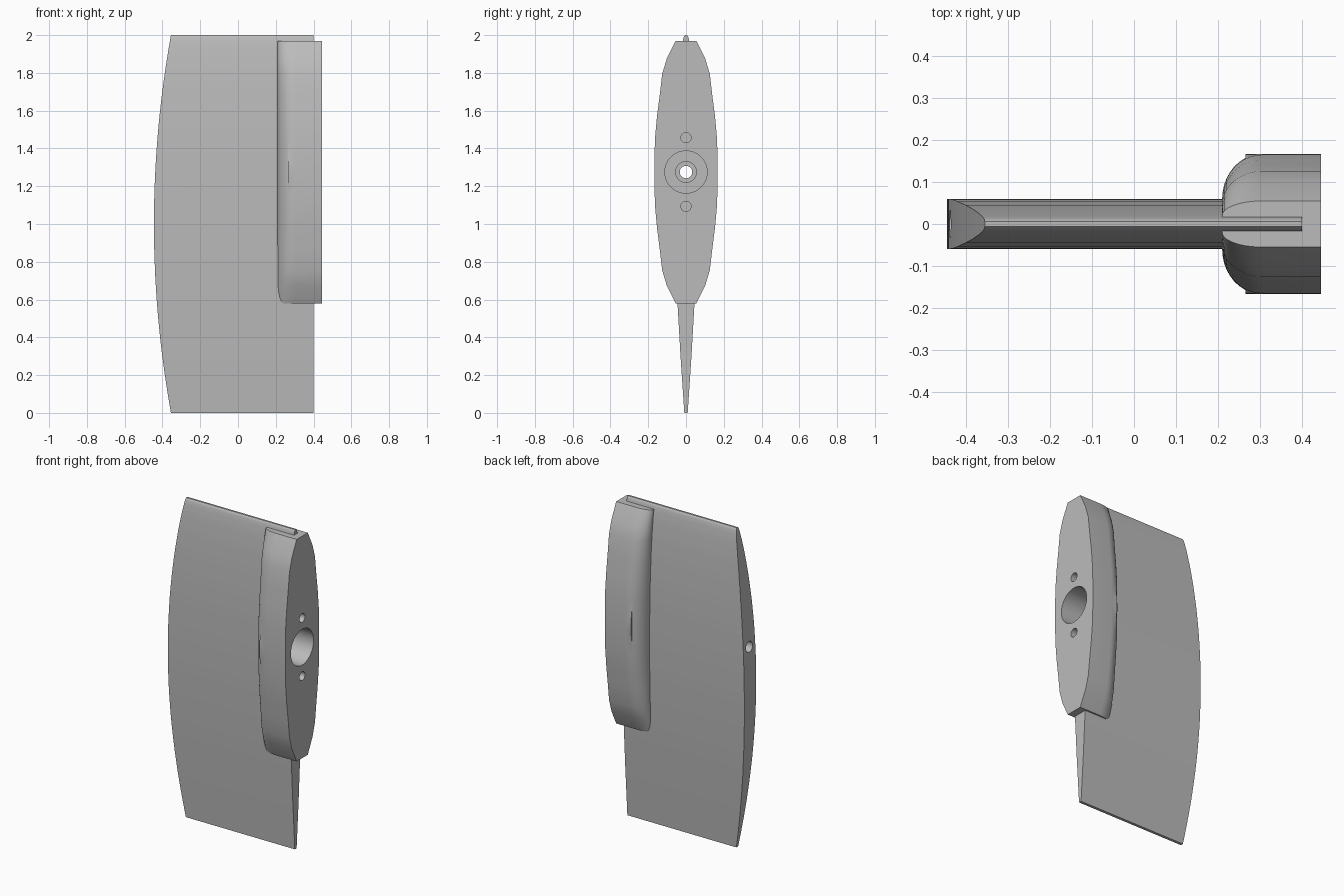
import bpy, bmesh, math

old = bpy.data.objects.get("Cube")
if old:
    bpy.data.objects.remove(old, do_unlink=True)

grey = bpy.data.materials.new("plain grey")
grey.use_nodes = True
COLOUR = (0.5, 0.5, 0.5, 1)
grey.diffuse_color = COLOUR
grey.node_tree.nodes["Principled BSDF"].inputs["Base Color"].default_value = COLOUR

HUB_Z = 1.275


def finish(name, bm):
    bmesh.ops.recalc_face_normals(bm, faces=bm.faces)
    mesh = bpy.data.meshes.new(name)
    bm.to_mesh(mesh)
    bm.free()
    mesh.materials.append(grey)
    ob = bpy.data.objects.new(name, mesh)
    bpy.context.collection.objects.link(ob)
    return ob


def loft(name, rings):
    """Skin closed rings of points and cap both ends."""
    bm = bmesh.new()
    loops = [[bm.verts.new(p) for p in ring] for ring in rings]
    n = len(loops[0])
    for a, b in zip(loops, loops[1:]):
        for i in range(n):
            j = (i + 1) % n
            bm.faces.new((a[i], a[j], b[j], b[i]))
    bm.faces.new(loops[0])
    bm.faces.new(loops[-1])
    return finish(name, bm)


def rod(name, r, x0, x1, z, sides=48):
    angles = [2 * math.pi * i / sides for i in range(sides)]
    return loft(name, [[(x, r * math.cos(a), z + r * math.sin(a)) for a in angles]
                       for x in (x0, x1)])


def select(ob):
    bpy.ops.object.select_all(action="DESELECT")
    ob.select_set(True)
    bpy.context.view_layer.objects.active = ob


def boolean(ob, other, operation):
    mod = ob.modifiers.new(operation, "BOOLEAN")
    mod.operation = operation
    mod.solver = "EXACT"
    mod.object = other
    select(ob)
    bpy.ops.object.modifier_apply(modifier=mod.name)


# Blade: foil section swept along x, with a bowed outer edge
foil = [(0, .009), (.3, .029), (.58, .045), (.8, .054), (1, .059), (1.2, .06),
        (1.4, .058), (1.55, .053), (1.7, .045), (1.82, .036), (1.92, .025),
        (1.97, .017), (1.99, .012), (2, .006)]
rows = []
for (z0, t0), (z1, t1) in zip(foil, foil[1:]):
    for k in range(3):
        f = k / 3
        rows.append((z0 + f * (z1 - z0), t0 + f * (t1 - t0)))
rows.append(foil[-1])


def blade_ring(z, t):
    edge = -.445 + .09 * (z - 1) ** 2
    return [(edge, -t, z), (.4, -t, z), (.4, t, z), (edge, t, z)]


blade = loft("blade", [blade_ring(z, t) for z, t in rows])

# Hub: tapered oval pad whose inner side rounds down onto the blade
half = [(0, .167), (.17, .165), (.3, .153), (.4, .14), (.52, .126), (.6, .102), (.695, .055)]
upper = [(w, HUB_Z + d) for d, w in half]
lower = [(w, HUB_Z - d) for d, w in half[:0:-1]]
right_side = lower + upper
outline = right_side + [(-w, z) for w, z in reversed(right_side)]
STEPS = 10
layers = []
for i in range(STEPS + 1):
    a = math.pi / 2 * i / STEPS
    layers.append((.305 - .095 * math.cos(a), .36 + .64 * math.sin(a)))
layers.append((.445, 1))
hub = loft("hub", [[(x, y * s, z) for y, z in outline] for x, s in layers])

# Slim lens shaped swelling on both cheeks of the hub
SIDES = 64
lens = [(.1665 * math.cos(2 * math.pi * i / SIDES), HUB_Z + .3 * math.sin(2 * math.pi * i / SIDES))
        for i in range(SIDES)]
swelling = loft("swelling", [[(x, y, z) for y, z in lens] for x in (.265, .34)])
boolean(hub, swelling, "UNION")
bpy.data.objects.remove(swelling, do_unlink=True)

# Stepped shaft bore and two pin holes
cutters = [rod("wide_bore", .112, .225, .6, HUB_Z),
           rod("middle_bore", .055, .1, .6, HUB_Z),
           rod("through_bore", .033, -.6, .6, HUB_Z)]
cutters += [rod("pin_hole", .027, .3, .6, HUB_Z + d, 24) for d in (-.182, .182)]
for cutter in cutters:
    for part in (blade, hub):
        boolean(part, cutter, "DIFFERENCE")
for cutter in cutters:
    bpy.data.objects.remove(cutter, do_unlink=True)

for part in (blade, hub):
    select(part)
    bpy.ops.object.shade_smooth_by_angle(angle=math.radians(28))
